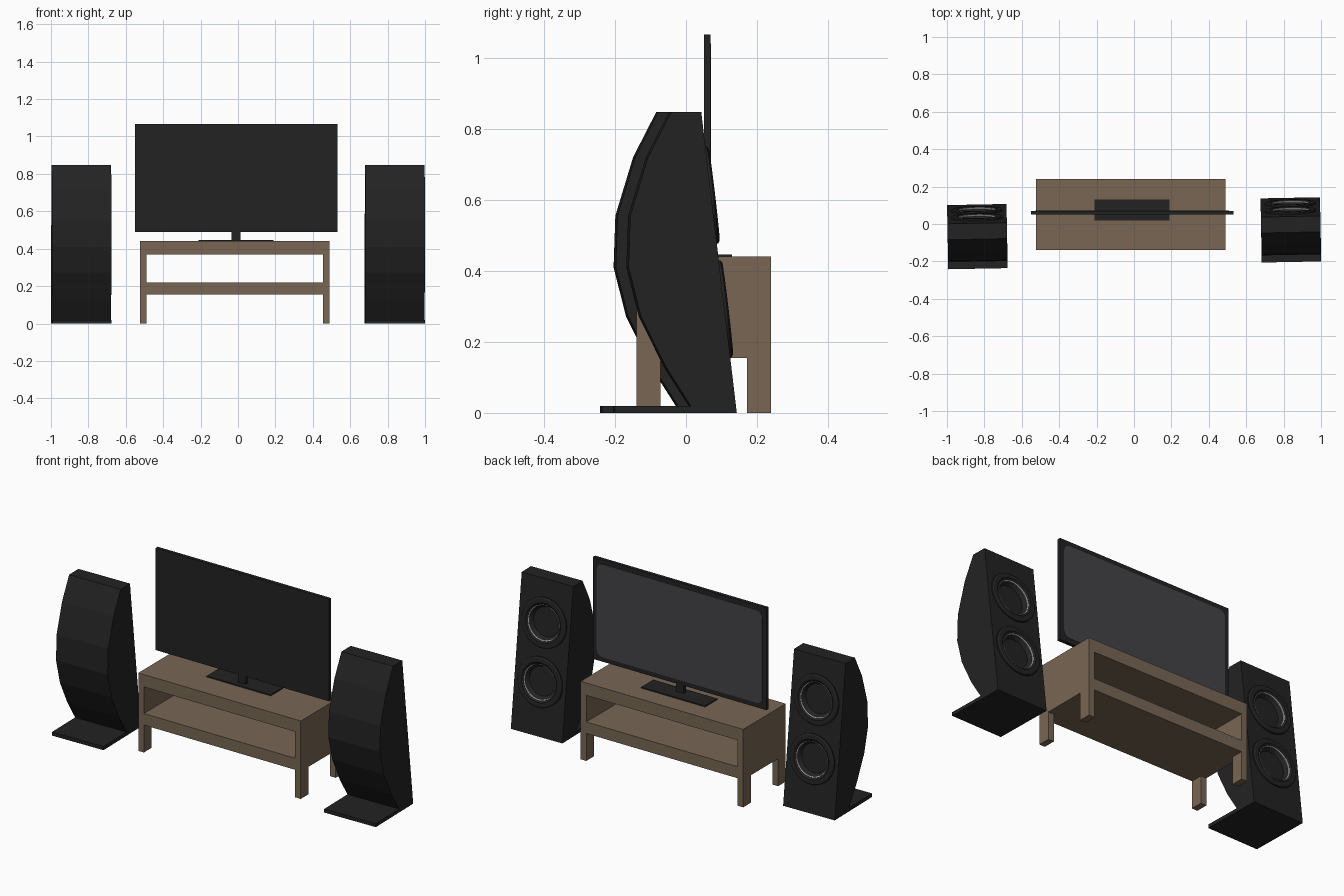
import bpy, bmesh, math
from mathutils import Matrix, Vector

if "Cube" in bpy.data.objects:
    bpy.data.objects.remove(bpy.data.objects["Cube"])


def material(name, rgb):
    m = bpy.data.materials.new(name)
    m.diffuse_color = (*rgb, 1)
    m.use_nodes = True
    m.node_tree.nodes["Principled BSDF"].inputs["Base Color"].default_value = m.diffuse_color
    return m


WOOD = material("brown_wood", (0.188, 0.133, 0.087))
BLACK = material("soft_black", (0.016, 0.016, 0.016))
SCREEN = material("screen_grey", (0.058, 0.056, 0.066))
SILVER = material("silver", (0.6, 0.6, 0.6))


def finish(bm, name, mat, matrix=Matrix()):
    bmesh.ops.recalc_face_normals(bm, faces=bm.faces)
    me = bpy.data.meshes.new(name)
    bm.to_mesh(me)
    bm.free()
    me.materials.append(mat)
    ob = bpy.data.objects.new(name, me)
    bpy.context.collection.objects.link(ob)
    ob.matrix_world = matrix
    return ob


def box(name, x, y, z, mat, matrix=Matrix()):
    bm = bmesh.new()
    bmesh.ops.create_cube(bm, size=1)
    for v in bm.verts:
        v.co = Vector([(a + b) / 2 + c * (b - a) for (a, b), c in zip((x, y, z), v.co)])
    return finish(bm, name, mat, matrix)


def prism(name, points, direction, mat, matrix=Matrix()):
    """Extrude a flat outline along a direction."""
    bm = bmesh.new()
    face = bm.faces.new([bm.verts.new(p) for p in points])
    ext = bmesh.ops.extrude_face_region(bm, geom=[face], use_keep_orig=True)
    verts = [g for g in ext["geom"] if isinstance(g, bmesh.types.BMVert)]
    bmesh.ops.translate(bm, verts=verts, vec=direction)
    return finish(bm, name, mat, matrix)


def lathe(name, profile, mat, matrix, steps=48):
    """Turn (radius, height) points around local z."""
    bm = bmesh.new()
    vs = [bm.verts.new((r, 0, h)) for r, h in profile]
    es = [bm.edges.new(p) for p in zip(vs, vs[1:])]
    bmesh.ops.spin(bm, geom=vs + es, axis=(0, 0, 1), cent=(0, 0, 0),
                   angle=math.tau, steps=steps)
    bmesh.ops.remove_doubles(bm, verts=bm.verts, dist=1e-5)
    for f in bm.faces:
        f.smooth = True
    ob = finish(bm, name, mat, matrix)
    for e in ob.data.edges:
        e.use_edge_sharp = False
    ob.data.set_sharp_from_angle(angle=math.radians(25))
    return ob


# Low cabinet, open front to back
XL, XR, YF, YB = -0.525, 0.49, -0.14, 0.24
box("cabinet_top", (XL, XR), (YF, YB), (0.37, 0.44), WOOD)
box("cabinet_shelf", (XL, XR), (YF, YB), (0.155, 0.22), WOOD)
for side, x in (("left", (XL, XL + 0.035)), ("right", (XR - 0.035, XR))):
    box(f"cabinet_{side}_side", x, (YF, YB), (0.22, 0.37), WOOD)
    box(f"{side}_front_leg", x, (YF, YF + 0.068), (0, 0.155), WOOD)
    box(f"{side}_back_leg", x, (YB - 0.068, YB), (0, 0.155), WOOD)

# Television; its screen faces +y
box("television_body", (-0.55, 0.533), (0.05, 0.069), (0.49, 1.066), BLACK)
box("television_neck", (-0.034, 0.013), (0.05, 0.07), (0.44, 0.50), BLACK)
box("television_foot", (-0.21, 0.19), (0.02, 0.13), (0.438, 0.446), BLACK)
outline, rad = [], 0.035
for k, (sx, sz) in enumerate(((1, 1), (-1, 1), (-1, -1), (1, -1))):
    cx, cz = -0.0085 + sx * (0.517 - rad), 0.778 + sz * (0.262 - rad)
    for i in range(5):
        a = math.pi / 2 * (k + i / 4)
        outline.append((cx + rad * math.cos(a), 0.068, cz + rad * math.sin(a)))
prism("television_screen", outline, (0, 0.003, 0), SCREEN)

# Speakers: curved front, leaning flat back holding two drivers
W = 0.159
PROFILE = [(0.14, 0), (0.04, 0.847), (-0.045, 0.847), (-0.11, 0.72),
           (-0.16, 0.555), (-0.165, 0.41), (-0.13, 0.272), (-0.06, 0.13),
           (0.01, 0.02), (0.01, 0)]
LEAN = 0.1 / 0.847
DRIVER = [(0.119, -0.021), (0.1375, -0.001), (0.1375, 0.007), (0.130, 0.012),
          (0.108, 0.012), (0.097, 0.004), (0.080, -0.02), (0, -0.02)]
TRIM = [(0.097, 0.0035), (0.0965, 0.0065), (0.0935, 0.0045), (0.094, -0.002)]


def speaker(side, x, y):
    base = Matrix.Translation((x, y, 0)) @ Matrix.Rotation(math.radians(1.1), 4, "Z")
    cab = prism(f"{side}_speaker_cabinet", [(-W, py, pz) for py, pz in PROFILE],
                (2 * W, 0, 0), BLACK, base)
    box(f"{side}_speaker_base", (-W, W), (-0.203, 0.12), (0, 0.02), BLACK, base)
    for level, z in (("lower", 0.2925), ("upper", 0.6125)):
        m = base @ Matrix.Translation((0, 0.14 - LEAN * z, z)) \
            @ Matrix.Rotation(-math.atan2(1, LEAN), 4, "X")
        cutter = lathe(f"{side}_{level}_recess_cutter",
                       [(0, -0.03), (0.12, -0.03), (0.12, 0.03), (0, 0.03)], BLACK, m)
        cutter.hide_render = True
        cutter.hide_viewport = False
        cutter.display_type = "WIRE"
        mod = cab.modifiers.new(f"{level}_recess", "BOOLEAN")
        mod.operation, mod.solver, mod.object = "DIFFERENCE", "EXACT", cutter
        lathe(f"{side}_{level}_driver", DRIVER, BLACK, m)
        lathe(f"{side}_{level}_trim_ring", TRIM, SILVER, m)


speaker("left", -0.838, -0.036)
speaker("right", 0.838, 0)
